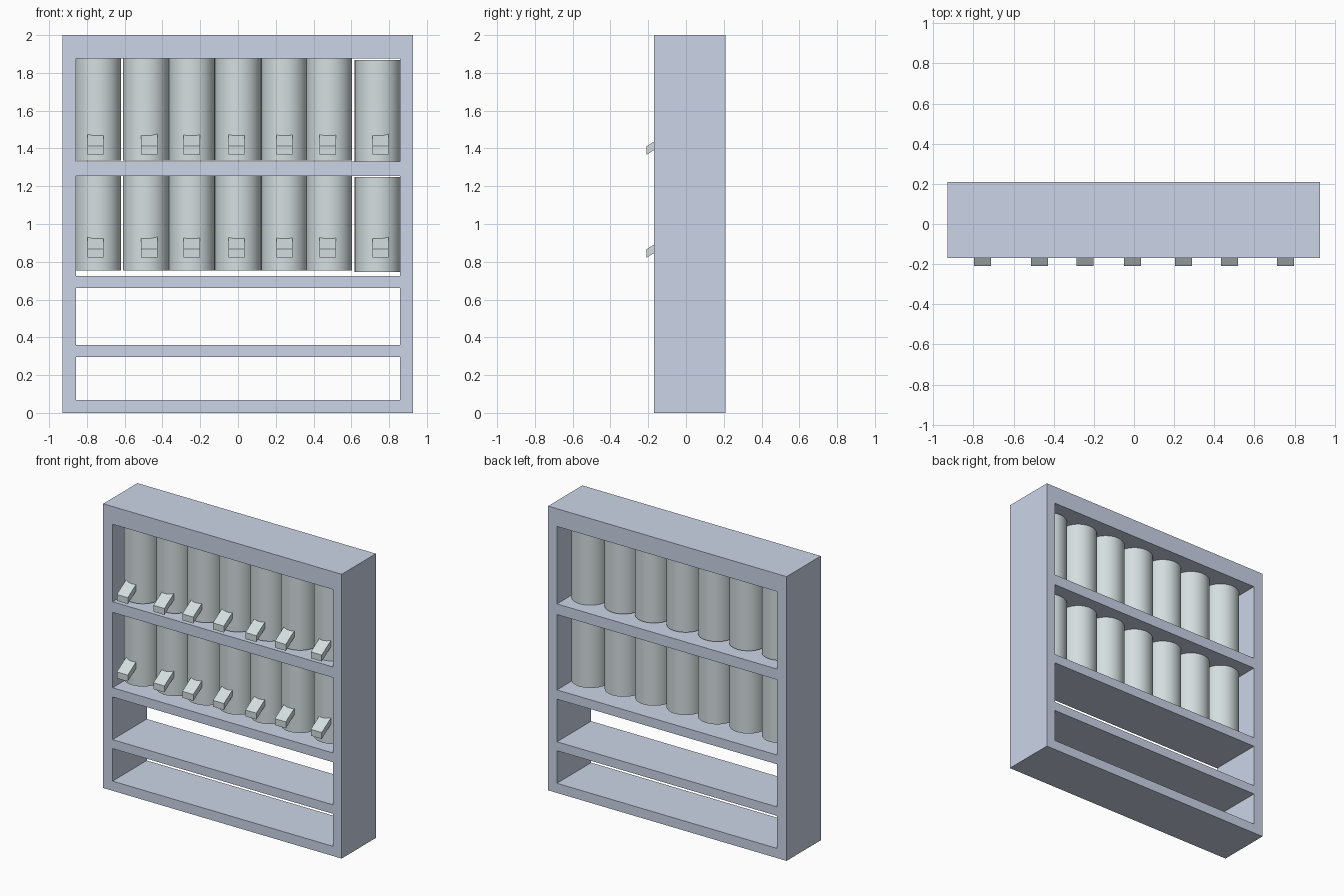
import bpy

if "Cube" in bpy.data.objects:
    bpy.data.objects.remove(bpy.data.objects["Cube"])

Y_FRONT, Y_BACK = -0.17, 0.21
TANK_Y = 0.003


def material(name, color):
    m = bpy.data.materials.new(name)
    m.diffuse_color = (*color, 1)
    m.use_nodes = True
    m.node_tree.nodes["Principled BSDF"].inputs["Base Color"].default_value = m.diffuse_color
    return m


frame_mat = material("frame_blue_grey", (0.60, 0.66, 0.80))
tank_mat = material("tank_grey", (0.66, 0.73, 0.74))


def board(name, x0, x1, z0, z1):
    bpy.ops.mesh.primitive_cube_add(
        size=1, location=((x0 + x1) / 2, (Y_FRONT + Y_BACK) / 2, (z0 + z1) / 2))
    ob = bpy.context.object
    ob.name = name
    ob.scale = (x1 - x0, Y_BACK - Y_FRONT, z1 - z0)
    bpy.ops.object.transform_apply(location=False, rotation=False, scale=True)
    ob.data.materials.append(frame_mat)


def tank(name, x, r, z0, z1):
    bpy.ops.mesh.primitive_cylinder_add(
        vertices=48, radius=r, depth=z1 - z0, location=(x, TANK_Y, (z0 + z1) / 2))
    ob = bpy.context.object
    ob.name = name
    bpy.ops.object.shade_smooth_by_angle()
    ob.data.materials.append(tank_mat)


def spout(name, x, z):
    # slanted side profile (y, z) extruded across x; the rear end sits in the tank
    profile = [(-0.208, z), (-0.208, z + 0.045), (-0.10, z + 0.112), (-0.10, z + 0.067)]
    w = 0.0425
    verts = [(x + s * w, y, h) for s in (-1, 1) for y, h in profile]
    faces = [(3, 2, 1, 0), (4, 5, 6, 7)]
    faces += [(i, (i + 1) % 4, (i + 1) % 4 + 4, i + 4) for i in range(4)]
    me = bpy.data.meshes.new(name)
    me.from_pydata(verts, [], faces)
    me.materials.append(tank_mat)
    bpy.context.collection.objects.link(bpy.data.objects.new(name, me))


# Frame
board("left_side", -0.93, -0.857, 0, 1.875)
board("right_side", 0.857, 0.926, 0, 1.875)
board("top_panel", -0.93, 0.926, 1.875, 2.0)

# Shelves
for i, (z0, z1) in enumerate([(0, 0.068), (0.297, 0.36), (0.66, 0.725), (1.255, 1.33)]):
    board(f"shelf_{i + 1}", -0.857, 0.857, z0, z1)

# Two rows of tanks with slanted spouts
tank_x = [-0.742, -0.488, -0.245, 0, 0.245, 0.482, 0.74]
spout_x = [-0.755, -0.47, -0.245, -0.007, 0.246, 0.475, 0.755]
for row, (z0, z1, tap_z) in {"lower": (0.755, 1.256, 0.822), "upper": (1.337, 1.876, 1.367)}.items():
    for i, (tx, sx) in enumerate(zip(tank_x, spout_x)):
        drop = 0.008 if i == 6 else 0
        tank(f"{row}_tank_{i + 1}", tx, 0.122, z0 - drop, z1 - drop)
        spout(f"{row}_spout_{i + 1}", sx, tap_z)
